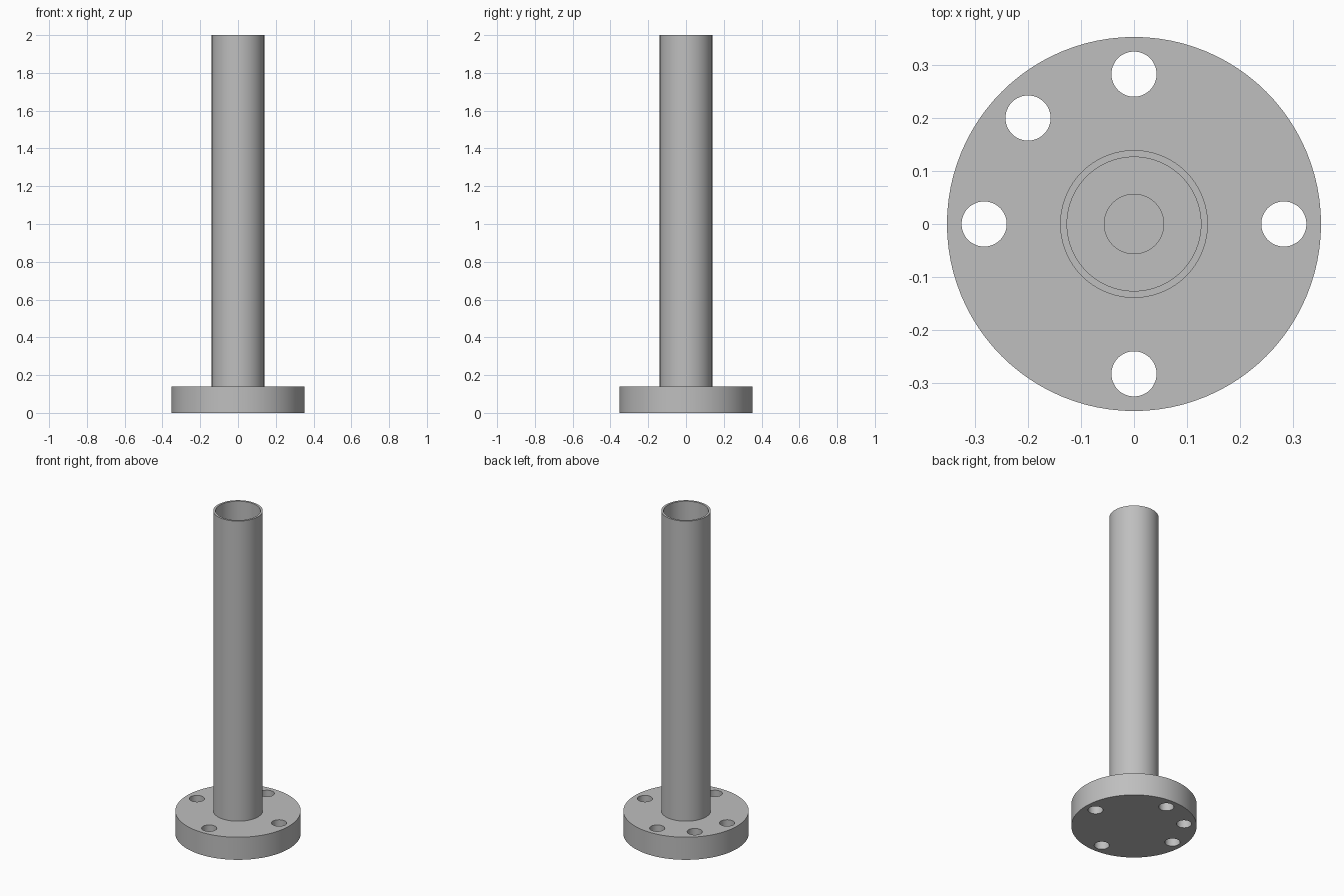
import bpy
import bmesh
from math import cos, sin, pi, radians

cube = bpy.data.objects.get("Cube")
if cube:
    bpy.data.objects.remove(cube, do_unlink=True)

SIDES = 96
FLANGE_R, FLANGE_H = 0.352, 0.14
TUBE_R, BORE_R, TOP = 0.139, 0.126, 2.0
RECESS_R, RECESS_Z = 0.056, 0.07
BOLT_R, BOLT_CIRCLE = 0.0425, 0.282

grey = bpy.data.materials.new("steel grey")
grey.use_nodes = True
colour = (0.52, 0.52, 0.52, 1)
grey.diffuse_color = colour
grey.node_tree.nodes["Principled BSDF"].inputs["Base Color"].default_value = colour


def lathe(name, profile, closed=False, sides=SIDES):
    """Turn a (radius, z) profile round z; open profiles get end caps."""
    bm = bmesh.new()
    rings = [[bm.verts.new((r * cos(2 * pi * i / sides), r * sin(2 * pi * i / sides), z))
              for i in range(sides)] for r, z in profile]
    pairs = list(zip(rings, rings[1:]))
    if closed:
        pairs.append((rings[-1], rings[0]))
    else:
        bm.faces.new(rings[0])
        bm.faces.new(rings[-1])
    for a, b in pairs:
        for i in range(sides):
            j = (i + 1) % sides
            bm.faces.new((a[i], a[j], b[j], b[i]))
    bmesh.ops.recalc_face_normals(bm, faces=bm.faces)
    mesh = bpy.data.meshes.new(name)
    bm.to_mesh(mesh)
    bm.free()
    mesh.materials.append(grey)
    obj = bpy.data.objects.new(name, mesh)
    bpy.context.collection.objects.link(obj)
    return obj


def smooth(obj):
    bpy.ops.object.select_all(action='DESELECT')
    obj.select_set(True)
    bpy.context.view_layer.objects.active = obj
    bpy.ops.object.shade_smooth_by_angle(angle=radians(30))


# Flange with a blind recess in the middle
flange = lathe("flange", [(FLANGE_R, 0), (FLANGE_R, FLANGE_H),
                          (RECESS_R, FLANGE_H), (RECESS_R, RECESS_Z)])

# Four bolt holes and one extra locating hole
cutters = []
for angle in (0, 90, 135, 180, 270):
    cutter = lathe("hole_cutter", [(BOLT_R, -0.1), (BOLT_R, FLANGE_H + 0.1)], sides=48)
    a = radians(angle)
    cutter.location = (BOLT_CIRCLE * cos(a), BOLT_CIRCLE * sin(a), 0)
    cutter.hide_render = True
    cutters.append(cutter)
    cut = flange.modifiers.new("hole", 'BOOLEAN')
    cut.operation = 'DIFFERENCE'
    cut.solver = 'EXACT'
    cut.object = cutter

bpy.context.view_layer.objects.active = flange
for cut in list(flange.modifiers):
    bpy.ops.object.modifier_apply(modifier=cut.name)
for cutter in cutters:
    bpy.data.objects.remove(cutter, do_unlink=True)
smooth(flange)

# Thin-walled upright tube, open at the top
tube = lathe("tube", [(TUBE_R, FLANGE_H), (TUBE_R, TOP),
                      (BORE_R, TOP), (BORE_R, FLANGE_H)], closed=True)
smooth(tube)
